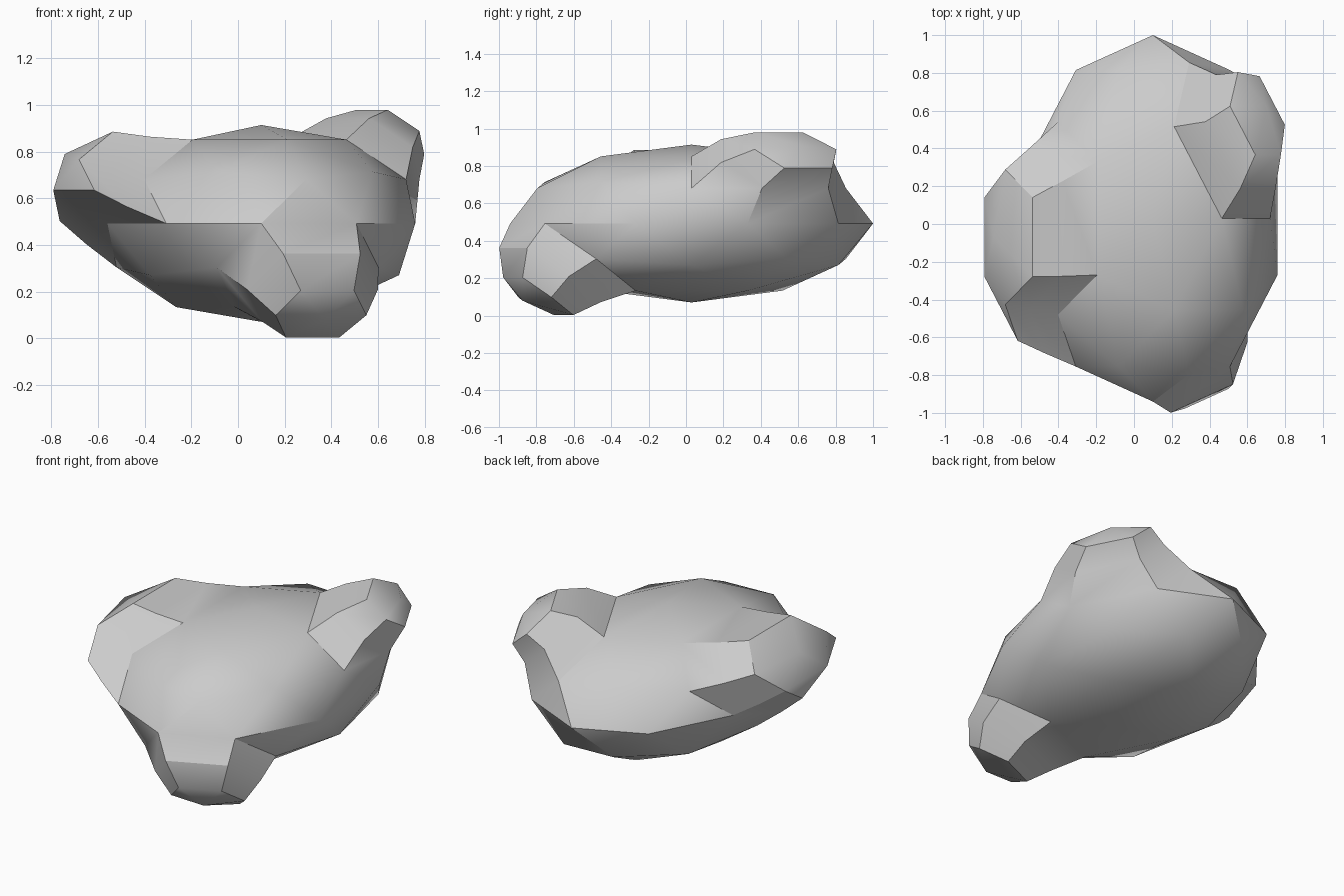
import bpy, bmesh, math
from mathutils import Vector

if "Cube" in bpy.data.objects:
    bpy.data.objects.remove(bpy.data.objects["Cube"])

CENTER = Vector((0.10, 0.03, 0.4925))
RADII = Vector((0.694, 0.97, 0.422))

bm = bmesh.new()
# squashed low-poly ball as the main body
bmesh.ops.create_icosphere(bm, subdivisions=2, radius=1)
bm.verts.ensure_lookup_table()


def nearest(direction, count):
    d = Vector(direction).normalized()
    order = sorted(bm.faces, key=lambda f: -f.calc_center_median().normalized().dot(d))
    return order[:count]


# patches of faces that grow into lumps
front_patch = nearest((0.263, -0.809, -0.526), 6)
back_patch = nearest((0.688, 0.5, 0.526), 6)
left_patch = (nearest((-0.851, 0, 0.526), 6)
              + nearest((-0.754, -0.548, 0.149), 1)
              + nearest((-0.93, 0, -0.15), 1))

for v in bm.verts:
    v.co = CENTER + Vector(a * b for a, b in zip(v.co, RADII))


def grow(faces, pivot, steps):
    """Extrude a patch in steps; each step is (scale, offset) from the base patch."""
    c = Vector(pivot)
    old_s, old_o = 1.0, Vector()
    for s, o in steps:
        o = Vector(o)
        new = bmesh.ops.extrude_face_region(bm, geom=faces)["geom"]
        left_over = [f for f in faces if f.is_valid]
        if left_over:
            bmesh.ops.delete(bm, geom=left_over, context='FACES')
        for v in (g for g in new if isinstance(g, bmesh.types.BMVert)):
            v.co = c + o + (v.co - c - old_o) * (s / old_s)
        faces = [g for g in new if isinstance(g, bmesh.types.BMFace)]
        old_s, old_o = s, o


# lower front lump
grow(front_patch, (0.25, -0.616, 0.31),
     [(0.81, (0.065, -0.12, -0.095)), (0.56, (0.103, -0.18, -0.208))])
# upper back right lump
grow(back_patch, (0.493, 0.429, 0.673),
     [(0.73, (0.09, 0.05, 0.14)), (0.53, (0.164, 0.149, 0.212))])
# left lump
grow(left_patch, (-0.4, 0, 0.65),
     [(0.84, (-0.15, -0.05, 0.045)), (0.7, (-0.28, -0.09, 0.095))])

bmesh.ops.recalc_face_normals(bm, faces=bm.faces)
mesh = bpy.data.meshes.new("lumpy_rock")
bm.to_mesh(mesh)
bm.free()
rock = bpy.data.objects.new("lumpy_rock", mesh)
bpy.context.collection.objects.link(rock)
bpy.context.view_layer.objects.active = rock
rock.select_set(True)
bpy.ops.object.shade_smooth_by_angle(angle=math.radians(30))
